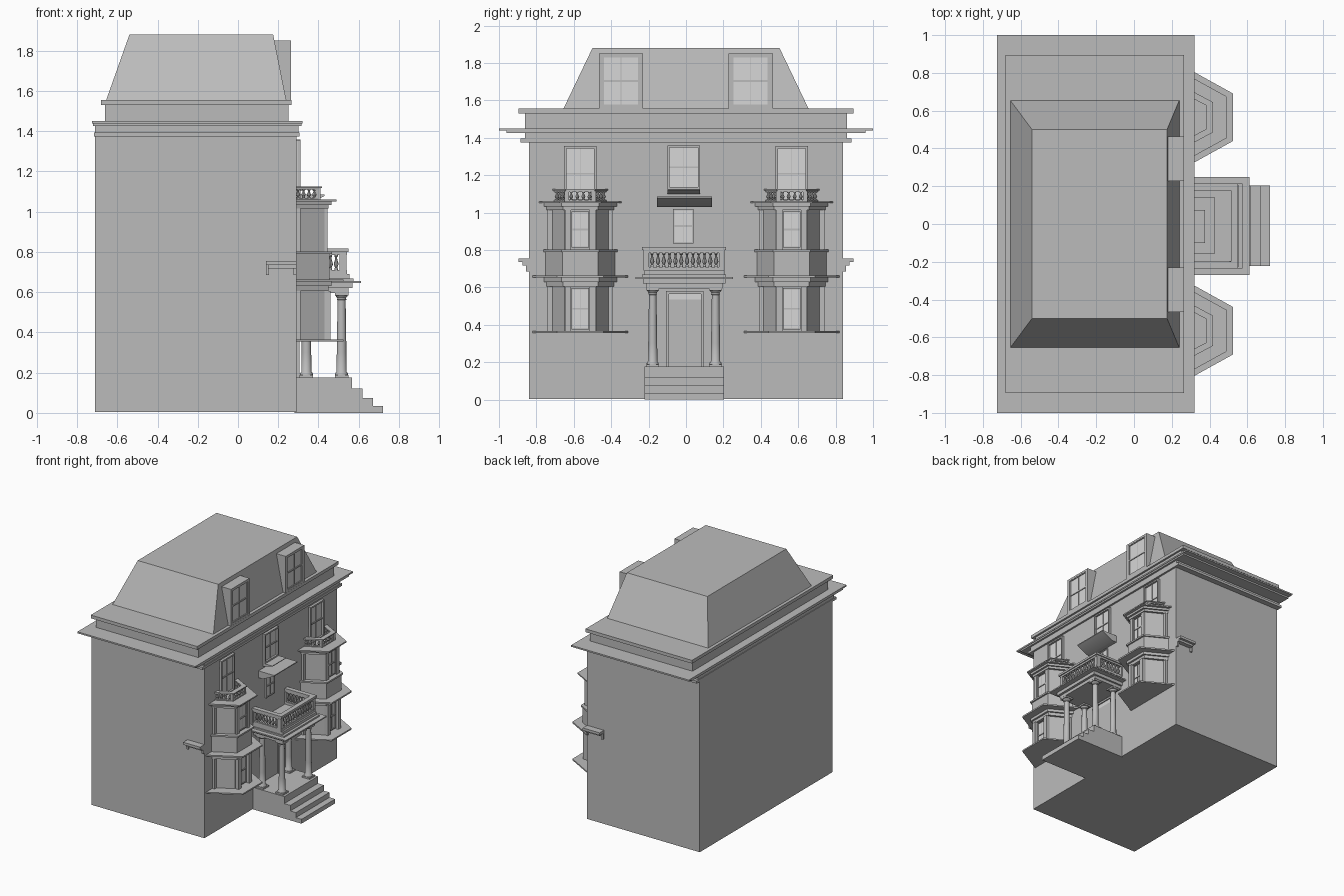
import bpy, bmesh, math

def material(name, v):
    m = bpy.data.materials.new(name)
    m.diffuse_color = (v, v, v, 1)
    return m

STONE = material("grey stone", 0.5)
GLASS = material("pale glass", 0.68)
parts = {}
WALL = 0.29            # x of the street facade
MID = -0.01            # y centre of the porch


def part(name, mat=STONE):
    return parts.setdefault(name, (bmesh.new(), mat))[0]


def loft(bm, low, high):
    """Closed solid between two matching outlines of 3D points."""
    a = [bm.verts.new(p) for p in low]
    b = [bm.verts.new(p) for p in high]
    n = len(a)
    bm.faces.new(a[::-1])
    bm.faces.new(b)
    for i in range(n):
        bm.faces.new((a[i], a[(i + 1) % n], b[(i + 1) % n], b[i]))


def prism(name, pts, z0, z1, mat=STONE):
    loft(part(name, mat), [(x, y, z0) for x, y in pts], [(x, y, z1) for x, y in pts])


def rect(x0, x1, y0, y1):
    return [(x0, y0), (x1, y0), (x1, y1), (x0, y1)]


def box(name, x0, x1, y0, y1, z0, z1, mat=STONE):
    prism(name, rect(x0, x1, y0, y1), z0, z1, mat)


def frustum(name, r0, z0, r1, z1):
    loft(part(name), [(x, y, z0) for x, y in rect(*r0)], [(x, y, z1) for x, y in rect(*r1)])


def lathe(name, x, y, profile, n=12):
    bm = part(name)
    rings = [[bm.verts.new((x + r * math.cos(2 * math.pi * i / n),
                            y + r * math.sin(2 * math.pi * i / n), z)) for i in range(n)]
             for r, z in profile]
    for a, b in zip(rings, rings[1:]):
        for i in range(n):
            j = (i + 1) % n
            bm.faces.new((a[i], a[j], b[j], b[i])).smooth = True
    bm.faces.new(rings[0][::-1])
    bm.faces.new(rings[-1])


def window(name, x, y0, y1, z0, z1, fr=0.012, depth=0.02, bars=True):
    """Framed sash window on a plane facing +x."""
    box(name + "_glass", x - 0.004, x + 0.005, y0, y1, z0, z1, GLASS)
    f = name + "_frame"
    for a, b in ((y0, y0 + fr), (y1 - fr, y1)):
        box(f, x - 0.005, x + depth, a, b, z0, z1)
    for a, b in ((z0, z0 + fr), (z1 - fr, z1)):
        box(f, x - 0.005, x + depth, y0 + fr, y1 - fr, a, b)
    if bars:
        ym, zm = (y0 + y1) / 2, (z0 + z1) / 2
        box(f, x, x + 0.009, ym - 0.002, ym + 0.002, z0 + fr, z1 - fr)
        box(f, x, x + 0.011, y0 + fr, y1 - fr, zm - 0.005, zm + 0.005)


def baluster(name, x, y, z0, z1, r):
    h = z1 - z0
    prof = [(0.7, 0), (0.7, .1), (0.45, .15), (1, .38), (0.85, .5), (0.4, .75), (0.4, .85), (0.7, .9), (0.7, 1)]
    lathe(name, x, y, [(r * a, z0 + h * b) for a, b in prof], 8)


# main block and cornice
box("main_block", -0.71, WALL, -0.84, 0.84, 0.004, 1.45)
box("cornice", -0.715, 0.305, -0.885, 0.885, 1.375, 1.395)
box("cornice", -0.71, 0.30, -0.86, 0.86, 1.395, 1.425)
box("cornice", -0.72, 0.315, -0.96, 0.96, 1.425, 1.438)
box("cornice", -0.725, 0.32, -1.0, 1.0, 1.438, 1.45)
box("parapet", -0.66, 0.25, -0.86, 0.86, 1.45, 1.53)
box("parapet_cap", -0.68, 0.265, -0.895, 0.895, 1.53, 1.556)

# mansard roof and dormers
frustum("mansard_roof", (-0.655, 0.24, -0.655, 0.655), 1.556, (-0.54, 0.175, -0.5, 0.5), 1.88)
for c in (-0.348, 0.346):
    box("dormers", 0.08, 0.25, c - 0.118, c + 0.118, 1.55, 1.85)
    for s in (-1, 1):
        a, b = sorted((c + s * 0.118, c + s * 0.096))
        box("dormers", 0.25, 0.264, a, b, 1.55, 1.85)
    box("dormers", 0.25, 0.264, c - 0.096, c + 0.096, 1.833, 1.85)
    box("dormers", 0.25, 0.264, c - 0.096, c + 0.096, 1.55, 1.573)
    window("dormer_window", 0.25, c - 0.096, c + 0.096, 1.573, 1.833, 0.005, 0.012)

# corner ledges on the side walls
for s in (-1, 1):
    for out, z0, z1, x0 in ((0.895, 0.735, 0.755, 0.14), (0.875, 0.718, 0.735, 0.15), (0.855, 0.685, 0.718, 0.275)):
        a, b = sorted((s * 0.83, s * out))
        box("corner_ledges", x0, WALL, a, b, z0, z1)
    a, b = sorted((s * 0.83, s * 0.855))
    box("corner_ledges", 0.14, 0.155, a, b, 0.685, 0.735)


def bay(c, d):
    """Half-hexagon outline around y = c, grown by d."""
    h, fx, f = 0.166 + d, 0.43 + d, 0.085 + 0.423 * d
    return [(0.28, c - h), (fx, c - f), (fx, c + f), (0.28, c + h)]


# bay windows, bottom to top: growth, z0, z1
LEVELS = [("lip", 0.095, 0.355, 0.366), ("wall", 0, 0.366, 0.61), ("band", 0.02, 0.605, 0.63),
          ("band", 0.035, 0.63, 0.652), ("lip", 0.095, 0.652, 0.664), ("plinth", 0.025, 0.664, 0.79),
          ("band", 0.037, 0.79, 0.803), ("wall", 0, 0.803, 1.02), ("band", 0.02, 1.015, 1.033),
          ("band", 0.035, 1.033, 1.05), ("lip", 0.06, 1.05, 1.06)]
for c in (-0.565, 0.565):
    for kind, d, z0, z1 in LEVELS:
        prism("bay_" + kind, bay(c, d), z0, z1)
    for z0, z1, out in ((0.366, 0.606, 0.46), (0.803, 1.016, 0.445)):
        window("bay_window", 0.43, c - 0.047, c + 0.047, z0 + 0.01, z1 - 0.01, 0.006, 0.01)
        for s in (-1, 1):
            a, b = sorted((c + s * 0.05, c + s * 0.083))
            box("bay_pilasters", 0.42, out, a, b, z0, z1)
            a, b = sorted((c + s * 0.14, c + s * 0.175))
            box("bay_pilasters", 0.28, 0.31, a, b, z0, z1)
    # rooftop balustrade of the bay
    for z0, z1, o, i in ((1.06, 1.068, -0.02, -0.045), (1.11, 1.118, -0.02, -0.045), (1.118, 1.125, -0.012, -0.05)):
        prism("bay_rails", bay(c, o) + bay(c, i)[::-1], z0, z1)
    p = bay(c, -0.032)
    for (xa, ya), (xb, yb), n in ((p[0], p[1], 4), (p[1], p[2], 4), (p[2], p[3], 4)):
        for k in range(n):
            t = (k + 0.7) / (n + 0.4)
            baluster("bay_balusters", xa + (xb - xa) * t, ya + (yb - ya) * t, 1.068, 1.11, 0.011)
    for x, y in p[1:3]:
        box("bay_rail_posts", x - 0.012, x + 0.012, y - 0.012, y + 0.012, 1.06, 1.115)
    # window above the bay
    window("upper_window", WALL, c - 0.086, c + 0.086, 1.06, 1.355)

# centre windows, sill and ledge
window("centre_upper_window", WALL, -0.1, 0.075, 1.125, 1.36)
window("centre_lower_window", WALL, -0.07, 0.04, 0.835, 1.02, 0.008, 0.01)
frustum("window_sill", (0.28, 0.30, -0.1, 0.075), 1.1, (0.28, 0.375, -0.1, 0.075), 1.12)
box("window_sill", 0.28, 0.375, -0.1, 0.075, 1.12, 1.125)
frustum("window_ledge", (0.28, 0.33, -0.155, 0.14), 1.03, (0.28, 0.43, -0.155, 0.14), 1.078)
box("window_ledge", 0.28, 0.43, -0.155, 0.14, 1.078, 1.085)

# steps and door
for x1, z0, z1 in ((0.72, 0, 0.035), (0.67, 0.035, 0.075), (0.62, 0.075, 0.12), (0.567, 0.12, 0.176)):
    box("steps", 0.28, x1, MID - 0.213, MID + 0.213, z0, z1)
box("door", 0.28, 0.296, -0.092, 0.08, 0.176, 0.535)
box("door_transom", 0.28, 0.296, -0.092, 0.08, 0.535, 0.565, GLASS)
for a, b in ((-0.106, -0.092), (0.08, 0.094)):
    box("door_frame", 0.28, 0.305, a, b, 0.176, 0.58)
box("door_frame", 0.28, 0.305, -0.092, 0.08, 0.565, 0.58)

# porch columns
for x in (0.34, 0.515):
    for y in (MID - 0.168, MID + 0.168):
        box("column_blocks", x - 0.034, x + 0.034, y - 0.034, y + 0.034, 0.176, 0.188)
        box("column_blocks", x - 0.034, x + 0.034, y - 0.034, y + 0.034, 0.583, 0.595)
        lathe("porch_columns", x, y, [(0.032, 0.188), (0.032, 0.196), (0.025, 0.205), (0.024, 0.3), (0.02, 0.56),
                                      (0.024, 0.563), (0.021, 0.57), (0.031, 0.583)], 16)

# porch entablature and balcony
for x1, h, z0, z1 in ((0.55, 0.205, 0.595, 0.62), (0.57, 0.22, 0.62, 0.646), (0.612, 0.26, 0.646, 0.656),
                      (0.575, 0.225, 0.656, 0.668), (0.555, 0.215, 0.668, 0.69)):
    box("porch_roof", 0.28, x1, MID - h, MID + h, z0, z1)


def u_rail(o, i, z0, z1):
    """Three-sided rail round the balcony."""
    a, b = 0.205, 0.53
    prism("balcony_rail", [(0.28, MID - a - o), (b + o, MID - a - o), (b + o, MID + a + o), (0.28, MID + a + o),
                           (0.28, MID + a - i), (b - i, MID + a - i), (b - i, MID - a + i), (0.28, MID - a + i)], z0, z1)


u_rail(0.012, 0.015, 0.69, 0.71)
u_rail(0.012, 0.012, 0.785, 0.8)
u_rail(0.02, 0.017, 0.8, 0.817)
for s in (-1, 1):
    y = MID + s * 0.203
    box("balcony_posts", 0.505, 0.54, y - 0.016, y + 0.016, 0.7, 0.79)
    box("balcony_posts", 0.28, 0.3, y - 0.016, y + 0.016, 0.7, 0.79)
    for k in range(7):
        baluster("balcony_balusters", 0.32 + k * 0.028, y, 0.71, 0.785, 0.012)
for k in range(12):
    baluster("balcony_balusters", 0.528, MID - 0.171 + k * 0.0311, 0.71, 0.785, 0.012)

# turn every collected part into an object
for name, (bm, mat) in parts.items():
    bmesh.ops.recalc_face_normals(bm, faces=bm.faces)
    me = bpy.data.meshes.new(name)
    bm.to_mesh(me)
    bm.free()
    me.materials.append(mat)
    me.set_sharp_from_angle(angle=math.radians(40))
    bpy.context.collection.objects.link(bpy.data.objects.new(name, me))
